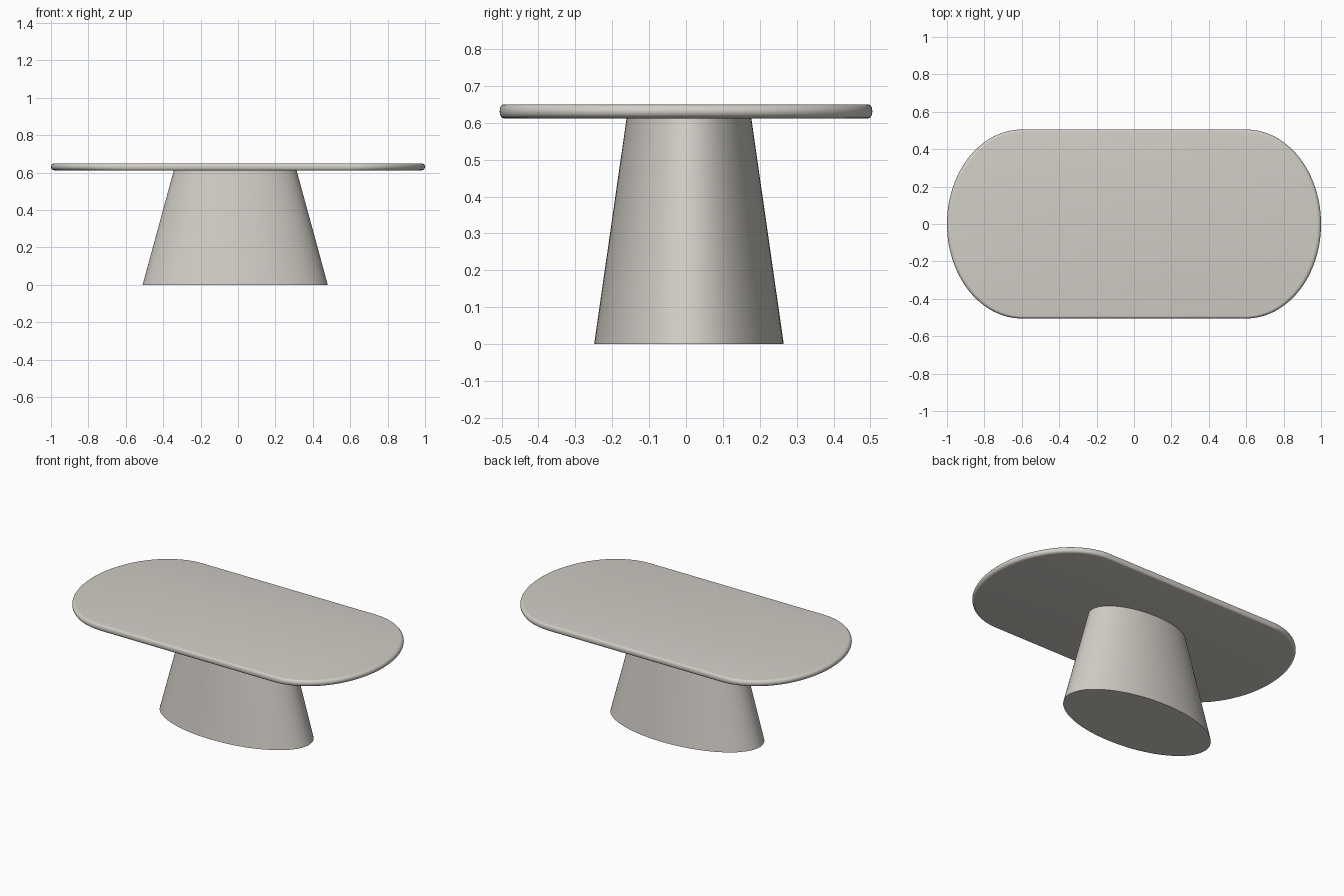
import bpy, bmesh, math

if "Cube" in bpy.data.objects:
    bpy.data.objects.remove(bpy.data.objects["Cube"])

mat = bpy.data.materials.new("warm light stone")
mat.diffuse_color = (0.64, 0.61, 0.565, 1)
mat.use_nodes = True
mat.node_tree.nodes["Principled BSDF"].inputs["Base Color"].default_value = mat.diffuse_color


def loft(name, rings, angle):
    """Skin a stack of closed rings (bottom to top), capped at both ends."""
    bm = bmesh.new()
    loops = [[bm.verts.new(p) for p in ring] for ring in rings]
    n = len(loops[0])
    for a, b in zip(loops, loops[1:]):
        for i in range(n):
            j = (i + 1) % n
            bm.faces.new((a[i], a[j], b[j], b[i]))
    bm.faces.new(loops[0][::-1])
    bm.faces.new(loops[-1])
    me = bpy.data.meshes.new(name)
    bm.to_mesh(me)
    bm.free()
    me.materials.append(mat)
    ob = bpy.data.objects.new(name, me)
    bpy.context.collection.objects.link(ob)
    bpy.ops.object.select_all(action='DESELECT')
    ob.select_set(True)
    bpy.context.view_layer.objects.active = ob
    bpy.ops.object.shade_smooth_by_angle(angle=math.radians(angle))
    return ob


def oval(a, b, z, cx=0, cy=0, straight=0, n=48):
    """Ellipse ring, optionally split by straight sides along x."""
    pts = []
    for side in (1, -1):
        for i in range(n + 1 if straight else n):
            t = -math.pi / 2 + math.pi * i / n
            pts.append((cx + side * (straight + a * math.cos(t)),
                        cy + side * b * math.sin(t), z))
    return pts


# Table top: straight long sides, elliptical ends, rounded rim
Z0, Z1, R = 0.612, 0.65, 0.018
profile = []
for i in range(7):
    t = math.pi / 2 * i / 6
    profile.append((1 - 0.022 * (1 - math.sin(t)), Z0 + R * (1 - math.cos(t))))
profile += [(s, Z0 + Z1 - z) for s, z in reversed(profile)]
loft("table_top", [oval(0.4 * s, 0.505 * s, z, straight=0.6 * s)
                   for s, z in profile], 35)

# Pedestal: tapered elliptical column, slightly off centre
loft("pedestal", [oval(0.495, 0.257, 0, -0.015, 0.008),
                  oval(0.328, 0.169, 0.613, -0.015, 0.008)], 35)
